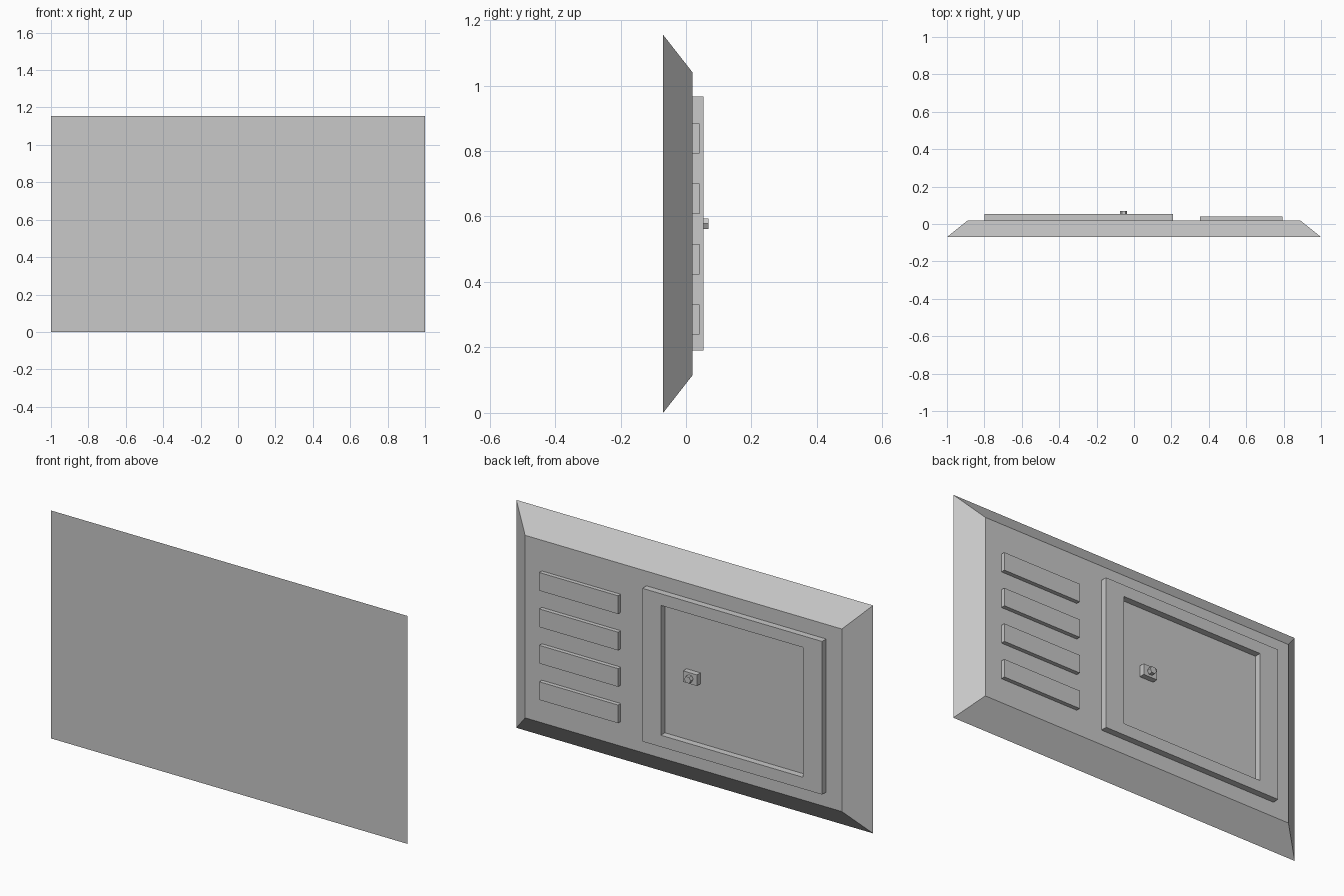
import bpy, bmesh, math
from mathutils import Matrix

if "Cube" in bpy.data.objects:
    bpy.data.objects.remove(bpy.data.objects["Cube"])

grey = bpy.data.materials.new("plain grey")
grey.diffuse_color = (0.58, 0.58, 0.58, 1)
grey.use_nodes = True
grey.node_tree.nodes["Principled BSDF"].inputs["Base Color"].default_value = grey.diffuse_color


def finish(name, bm):
    bmesh.ops.recalc_face_normals(bm, faces=bm.faces)
    mesh = bpy.data.meshes.new(name)
    bm.to_mesh(mesh)
    bm.free()
    mesh.materials.append(grey)
    obj = bpy.data.objects.new(name, mesh)
    bpy.context.collection.objects.link(obj)
    return obj


def rect(x0, x1, z0, z1, y):
    return [(x0, y, z0), (x1, y, z0), (x1, y, z1), (x0, y, z1)]


def loft(name, loops, closed=False):
    """Bridge rectangular loops; cap the ends, or join them into a ring."""
    bm = bmesh.new()
    rings = [[bm.verts.new(p) for p in loop] for loop in loops]
    pairs = list(zip(rings, rings[1:]))
    if closed:
        pairs.append((rings[-1], rings[0]))
    else:
        bm.faces.new(rings[0])
        bm.faces.new(rings[-1])
    for a, b in pairs:
        for i in range(4):
            j = (i + 1) % 4
            bm.faces.new((a[i], a[j], b[j], b[i]))
    return finish(name, bm)


def box(name, x0, x1, y0, y1, z0, z1):
    return loft(name, [rect(x0, x1, z0, z1, y0), rect(x0, x1, z0, z1, y1)])


BACK = 0.02  # y of the raised rear surface

# Panel body: flat front, four sloped sides towards the back
loft("panel_body", [rect(-1, 1, 0, 1.155, -0.07),
                    rect(-0.888, 0.888, 0.115, 1.04, BACK)])

# Raised rectangular door frame with an open middle
outer, inner = (-0.80, 0.208, 0.19, 0.966), (-0.694, 0.104, 0.249, 0.907)
loft("door_frame", [rect(*outer, BACK), rect(*outer, 0.053),
                    rect(*inner, 0.053), rect(*inner, BACK)], closed=True)

# Four vent slats
for i in range(4):
    z = 0.285 + i * 0.1845
    box(f"vent_slat_{i + 1}", 0.352, 0.794, BACK, 0.041, z - 0.046, z + 0.046)

# Latch plate with a hexagonal knob
box("latch_plate", -0.095, -0.017, BACK, 0.048, 0.55, 0.606)
bm = bmesh.new()
bmesh.ops.create_cone(
    bm, cap_ends=True, segments=6, radius1=0.0185, radius2=0.0185, depth=0.022,
    matrix=Matrix.Translation((-0.056, 0.058, 0.578))
    @ Matrix.Rotation(math.pi / 2, 4, 'X') @ Matrix.Rotation(math.pi / 6, 4, 'Z'))
finish("latch_knob", bm)
